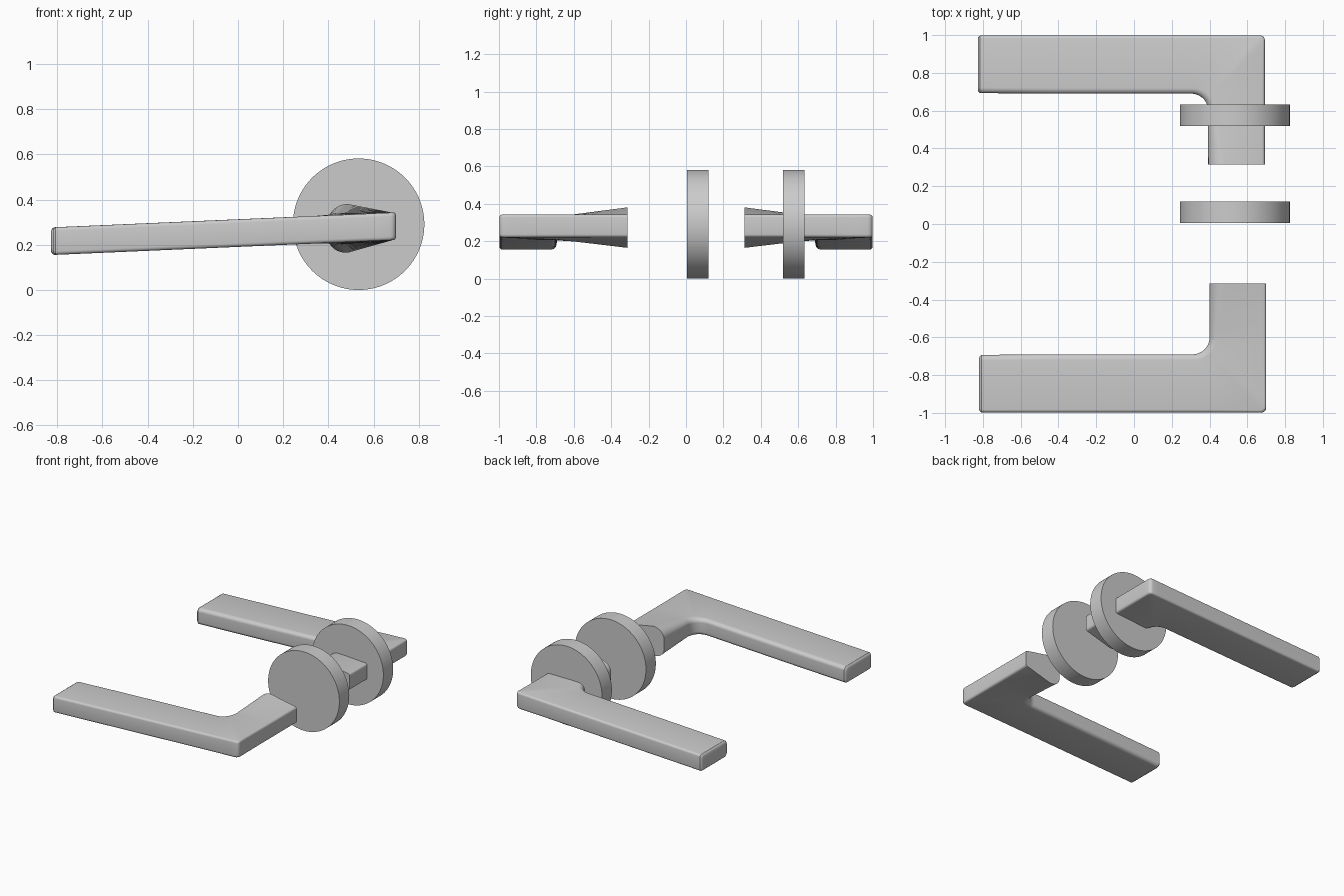
import bpy, bmesh
from math import sin, cos, pi, hypot

if "Cube" in bpy.data.objects:
    bpy.data.objects.remove(bpy.data.objects["Cube"])

CAP = [(0.0, 0.014), (0.004, 0.006), (0.013, 0.0)]   # (distance from tip, inset)


def center_z(x):
    # the lever rises gently toward the rose
    return 0.216 + (x + 0.82) * 0.0435


def section(outer, inner, inset, neck):
    # rounded slab section: crisp outer edge, softer and flared inner edge
    flare = max(0.0, inner[1] + 0.69)
    ho, hi = 0.061 - inset, 0.061 + 0.125 * flare - inset
    ru, rv = 0.03 + 0.055 * neck, 0.026 + 0.042 * neck
    dx, dy = inner[0] - outer[0], inner[1] - outer[1]
    w = hypot(dx, dy)
    half = []
    for k in range(5):
        a = pi / 2 * k / 4
        half.append((inset + 0.016 * (1 - cos(a)), ho - 0.016 + 0.016 * sin(a)))
    for k in range(9):
        a = pi / 2 * k / 8
        half.append((w - inset - ru + ru * sin(a), hi - rv + rv * cos(a)))
    ring = half + [(u, -v) for u, v in reversed(half)]
    pts = []
    for u, v in ring:
        x, y = outer[0] + dx * u / w, outer[1] + dy * u / w
        pts.append((x, y, center_z(x) + v))
    return pts


def corner_outer(s):
    # outer edge around the elbow, with a small corner radius
    r = 0.025
    if s < 0.4:
        return (0.31 + (0.70 - r - 0.31) * s / 0.4, -0.998)
    if s > 0.6:
        return (0.70, -0.998 + r + (0.398 - r) * (s - 0.6) / 0.4)
    a = (s - 0.4) / 0.2 * pi / 2
    return (0.70 - r + r * sin(a), -0.998 + r - r * cos(a))


def make_lever(name, side, shift):
    rings = []
    # grip
    for d, inset in CAP:
        x = -0.82 + d
        rings.append(section((x, -0.998), (x, -0.693), inset, 0))
    for x in (-0.45, -0.1, 0.2):
        rings.append(section((x, -0.998), (x, -0.69), 0, 0))
    # elbow with inner fillet
    n = 20
    for k in range(n + 1):
        a = pi / 2 * k / n
        inner = (0.31 + 0.09 * sin(a), -0.60 - 0.09 * cos(a))
        rings.append(section(corner_outer(k / n), inner, 0, 0.3 * k / n))
    # flaring neck
    for k in range(1, 7):
        t = k / 6
        y = -0.60 + 0.286 * t
        rings.append(section((0.70, y), (0.40, y), 0, 0.3 + 0.7 * t))

    bm = bmesh.new()
    loops = [[bm.verts.new((x + shift, y * side, z)) for x, y, z in r] for r in rings]
    m = len(loops[0])
    for a, b in zip(loops, loops[1:]):
        for j in range(m):
            bm.faces.new((a[j], a[(j + 1) % m], b[(j + 1) % m], b[j]))
    bm.faces.new(loops[0])
    bm.faces.new(loops[-1])
    bmesh.ops.recalc_face_normals(bm, faces=bm.faces)
    finish(bm, name)


def make_rose(name, y0, y1):
    bm = bmesh.new()
    bmesh.ops.create_cone(bm, cap_ends=True, segments=96, radius1=0.291,
                          radius2=0.291, depth=y1 - y0)
    for v in bm.verts:
        x, y, z = v.co
        v.co = (x + 0.534, z + (y0 + y1) / 2, y + 0.291)
    bmesh.ops.recalc_face_normals(bm, faces=bm.faces)
    finish(bm, name)


def finish(bm, name):
    mesh = bpy.data.meshes.new(name)
    bm.to_mesh(mesh)
    bm.free()
    obj = bpy.data.objects.new(name, mesh)
    bpy.context.collection.objects.link(obj)
    bpy.ops.object.select_all(action='DESELECT')
    obj.select_set(True)
    bpy.context.view_layer.objects.active = obj
    bpy.ops.object.shade_smooth_by_angle(angle=pi / 6)


# levers on both sides of the door
make_lever("front_lever", 1, 0.0)
make_lever("back_lever", -1, -0.007)
# round cover plates
make_rose("front_rose", 0.005, 0.12)
make_rose("back_rose", 0.518, 0.633)
